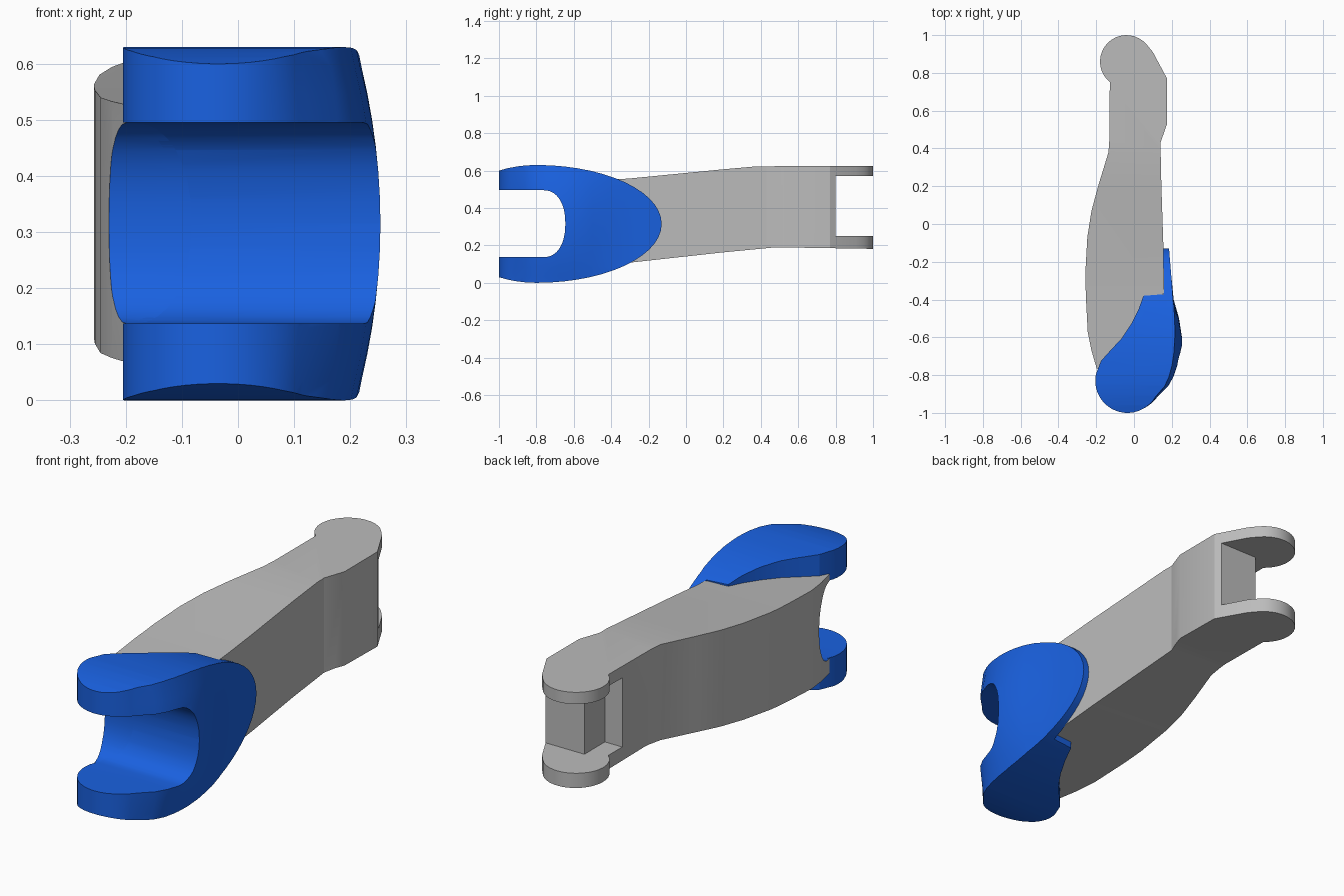
import bpy, bmesh
from math import sin, cos, pi, radians

if "Cube" in bpy.data.objects:
    bpy.data.objects.remove(bpy.data.objects["Cube"])

blue = bpy.data.materials.new("blue")
blue.diffuse_color = (0.01, 0.12, 0.75, 1)
blue.use_nodes = True
blue.node_tree.nodes["Principled BSDF"].inputs["Base Color"].default_value = blue.diffuse_color
grey = bpy.data.materials.new("grey")
grey.diffuse_color = (0.5, 0.5, 0.5, 1)
grey.use_nodes = True
grey.node_tree.nodes["Principled BSDF"].inputs["Base Color"].default_value = grey.diffuse_color


def loft(name, rings):
    """Closed solid through a list of equal-length point rings."""
    bm = bmesh.new()
    vs = [[bm.verts.new(p) for p in r] for r in rings]
    n = len(vs[0])
    for a, b in zip(vs, vs[1:]):
        for i in range(n):
            j = (i + 1) % n
            bm.faces.new((a[i], a[j], b[j], b[i]))
    bm.faces.new(vs[0][::-1])
    bm.faces.new(vs[-1])
    bmesh.ops.recalc_face_normals(bm, faces=bm.faces)
    me = bpy.data.meshes.new(name)
    bm.to_mesh(me)
    bm.free()
    ob = bpy.data.objects.new(name, me)
    bpy.context.collection.objects.link(ob)
    return ob


def prism_z(name, pts, lo, hi):
    return loft(name, [[(x, y, z) for x, y in pts] for z in (lo, hi)])


def prism_x(name, pts):
    return loft(name, [[(x, y, z) for y, z in pts] for x in (-0.5, 0.5)])


def boolean(ob, cutter, op):
    mod = ob.modifiers.new("cut", 'BOOLEAN')
    mod.object, mod.operation, mod.solver = cutter, op, 'EXACT'
    dg = bpy.context.evaluated_depsgraph_get()
    me = bpy.data.meshes.new_from_object(ob.evaluated_get(dg))
    ob.modifiers.clear()
    ob.data = me
    bpy.data.objects.remove(cutter)


def smooth(ob):
    bpy.ops.object.select_all(action='DESELECT')
    ob.select_set(True)
    bpy.context.view_layer.objects.active = ob
    bpy.ops.object.shade_smooth_by_angle(angle=radians(20))


def arc(cx, cy, r, a0, a1, n):
    return [(cx + r * cos(radians(a0 + (a1 - a0) * i / n)),
             cy + r * sin(radians(a0 + (a1 - a0) * i / n))) for i in range(n + 1)]


def round_slot():
    # rounded front opening, side profile
    pts = [(-1.3, 0.137)]
    for i in range(17):
        a = -pi / 2 + pi * i / 16
        c, s = max(cos(a), 0), sin(a)
        pts.append((-0.76 + 0.115 * c ** 0.9,
                    0.316 + 0.179 * abs(s) ** 0.9 * (1 if s > 0 else -1)))
    return prism_x("slot_cutter", pts + [(-1.3, 0.495)])


# seam where the blue shell rises from the arm, seen from above
seam = [(0.05, -0.38), (0.025, -0.45), (-0.015, -0.53), (-0.065, -0.605),
        (-0.13, -0.675), (-0.175, -0.725)]

# grey arm: plan outline
plan = arc(-0.04, 0.86, 0.14, 231, 40, 18)
plan += [(0.1, 0.91), (0.175, 0.77), (0.175, 0.53), (0.14, 0.43), (0.145, 0.2),
         (0.155, -0.1), (0.16, -0.37)]
plan += [(x + 0.012, y - 0.008) for x, y in seam]
plan += [(-0.196, -0.77), (-0.225, -0.67), (-0.245, -0.57), (-0.255, -0.38),
         (-0.257, -0.25), (-0.247, -0.07), (-0.225, 0.07), (-0.19, 0.2),
         (-0.135, 0.38), (-0.13, 0.45)]
arm = prism_z("arm", plan, 0, 0.8)
boolean(arm, prism_x("side_cutter", [
    (-1.1, 0.03), (-0.76, 0.068), (-0.3, 0.108), (0.2, 0.163), (0.48, 0.19),
    (1.1, 0.18), (1.1, 0.625), (0.38, 0.623), (0.2, 0.607), (-0.3, 0.558),
    (-0.76, 0.527), (-1.1, 0.5)]), 'INTERSECT')

# stepped opening between the rear prongs
boolean(arm, prism_z("rear_cutter", [
    (-0.04, 0.8), (0.4, 0.8), (0.4, 1.2), (-0.4, 1.2), (-0.4, 0.65),
    (-0.04, 0.65)], 0.25, 0.57), 'DIFFERENCE')
boolean(arm, round_slot(), 'DIFFERENCE')

# the front opening is lined in blue
arm.data.materials.clear()
arm.data.materials.append(grey)
arm.data.materials.append(blue)
for p in arm.data.polygons:
    c = p.center
    p.material_index = int(c.y < -0.6 and 0.13 < c.z < 0.5 and abs(p.normal.x) < 0.01)
smooth(arm)

# blue fork shell: plan outline bulging on the right at mid height
outline = arc(-0.035, -0.83, 0.17, 168, 330, 20)
outline += [(0.16, -0.86), (0.183, -0.81), (0.199, -0.75), (0.208, -0.68),
            (0.211, -0.6), (0.209, -0.5), (0.204, -0.4), (0.197, -0.27),
            (0.183, -0.1), (0.156, -0.1), (0.156, -0.372)]
outline += seam
rings = []
for k in range(15):
    z = -0.01 + 0.65 * k / 14
    t = max(0, 1 - ((z - 0.315) / 0.315) ** 2)
    ring = []
    for i, (x, y) in enumerate(outline):
        b = 0.046 * t * max(0, 1 - ((y + 0.68) / 0.3) ** 2)
        ring.append((x + (b if x > 0.03 and i < 30 else 0), y, z))
    rings.append(ring)
fork = loft("front_fork", rings)

# rounded side profile of the shell
egg = []
for i in range(56):
    a = 2 * pi * i / 56
    egg.append((-0.8 + (0.67 if cos(a) > 0 else 0.47) * cos(a), 0.315 + 0.315 * sin(a)))
boolean(fork, prism_x("egg_cutter", egg), 'INTERSECT')
boolean(fork, round_slot(), 'DIFFERENCE')
fork.data.materials.clear()
fork.data.materials.append(blue)
for p in fork.data.polygons:
    p.material_index = 0
smooth(fork)
